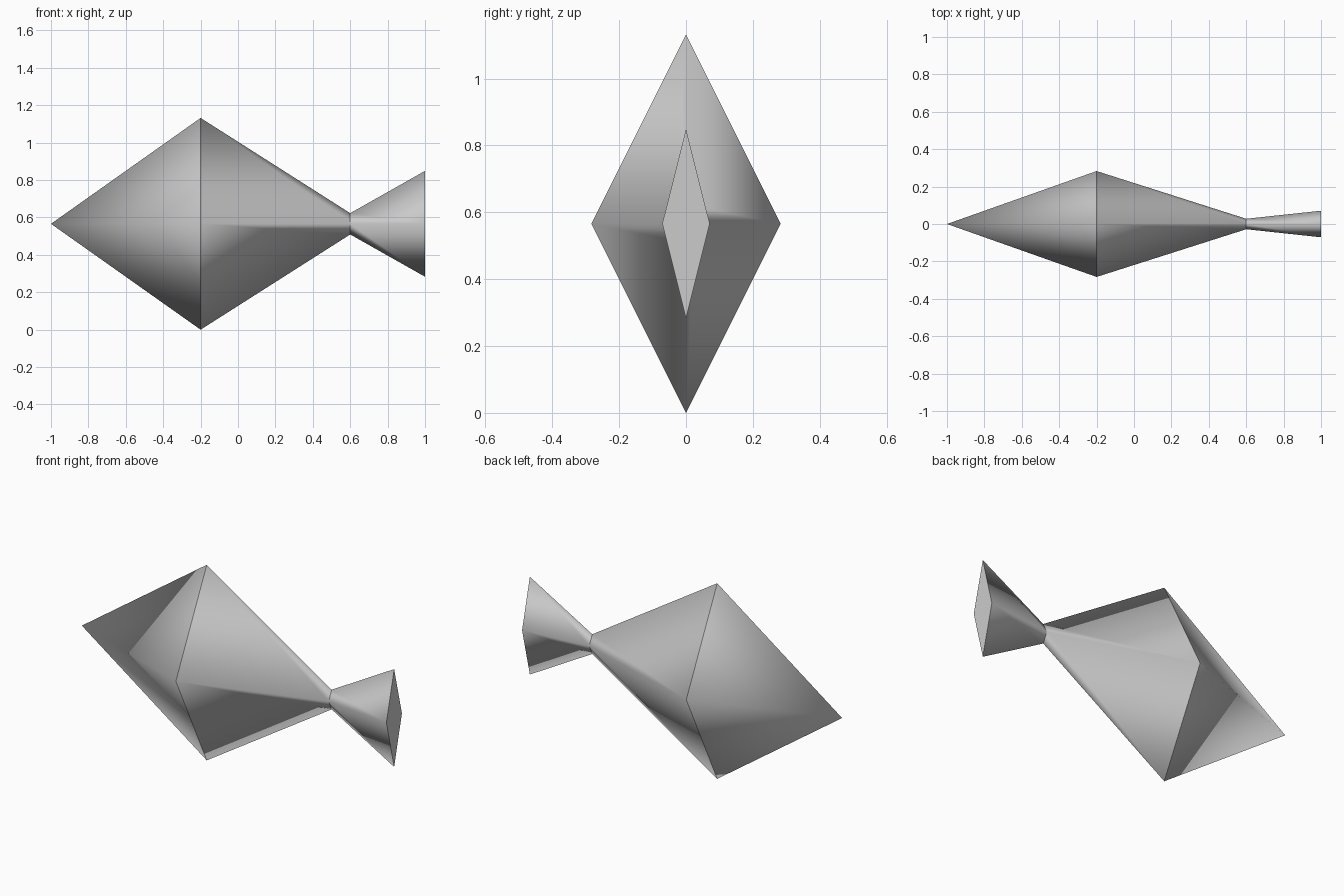
import bpy
import bmesh

cube = bpy.data.objects.get("Cube")
if cube:
    bpy.data.objects.remove(cube, do_unlink=True)

MID_Z = 0.566

grey = bpy.data.materials.new("plain_grey")
grey.use_nodes = True
colour = (0.6, 0.6, 0.6, 1.0)
grey.diffuse_color = colour
grey.node_tree.nodes["Principled BSDF"].inputs["Base Color"].default_value = colour


def diamond(bm, x, half_y, half_z):
    """Four-cornered cross-section, or a single point when it has no size."""
    if half_z == 0:
        return [bm.verts.new((x, 0, MID_Z))] * 4
    corners = [(half_y, 0), (0, half_z), (-half_y, 0), (0, -half_z)]
    return [bm.verts.new((x, y, MID_Z + z)) for y, z in corners]


def spindle(name, start, end, cap_end=False):
    """Smooth four-sided tapered part between two diamond sections."""
    bm = bmesh.new()
    a, b = diamond(bm, *start), diamond(bm, *end)
    for i in range(4):
        j = (i + 1) % 4
        ring = [a[i], a[j], b[j], b[i]]
        bm.faces.new(list(dict.fromkeys(ring))).smooth = True
    if cap_end:
        cap = bm.faces.new(b)
        for edge in cap.edges:
            edge.smooth = False
    bm.normal_update()
    # Turn every face outward from the long axis
    for face in bm.faces:
        c = face.calc_center_median()
        outward = c.copy()
        outward.x, outward.z = 0, c.z - MID_Z
        if outward.length < 1e-5:
            outward.x = 1
        if face.normal.dot(outward) < 0:
            face.normal_flip()
    mesh = bpy.data.meshes.new(name)
    bm.to_mesh(mesh)
    bm.free()
    mesh.materials.append(grey)
    obj = bpy.data.objects.new(name, mesh)
    bpy.context.collection.objects.link(obj)
    return obj


# Cross-sections along the length: x, half width, half height
nose = (-1.0, 0, 0)
shoulder = (-0.2, 0.283, 0.566)
waist = (0.6, 0.028, 0.057)
fin_end = (1.0, 0.071, 0.283)

spindle("head", nose, shoulder)
spindle("body", shoulder, waist)
spindle("tail_fin", waist, fin_end, cap_end=True)
